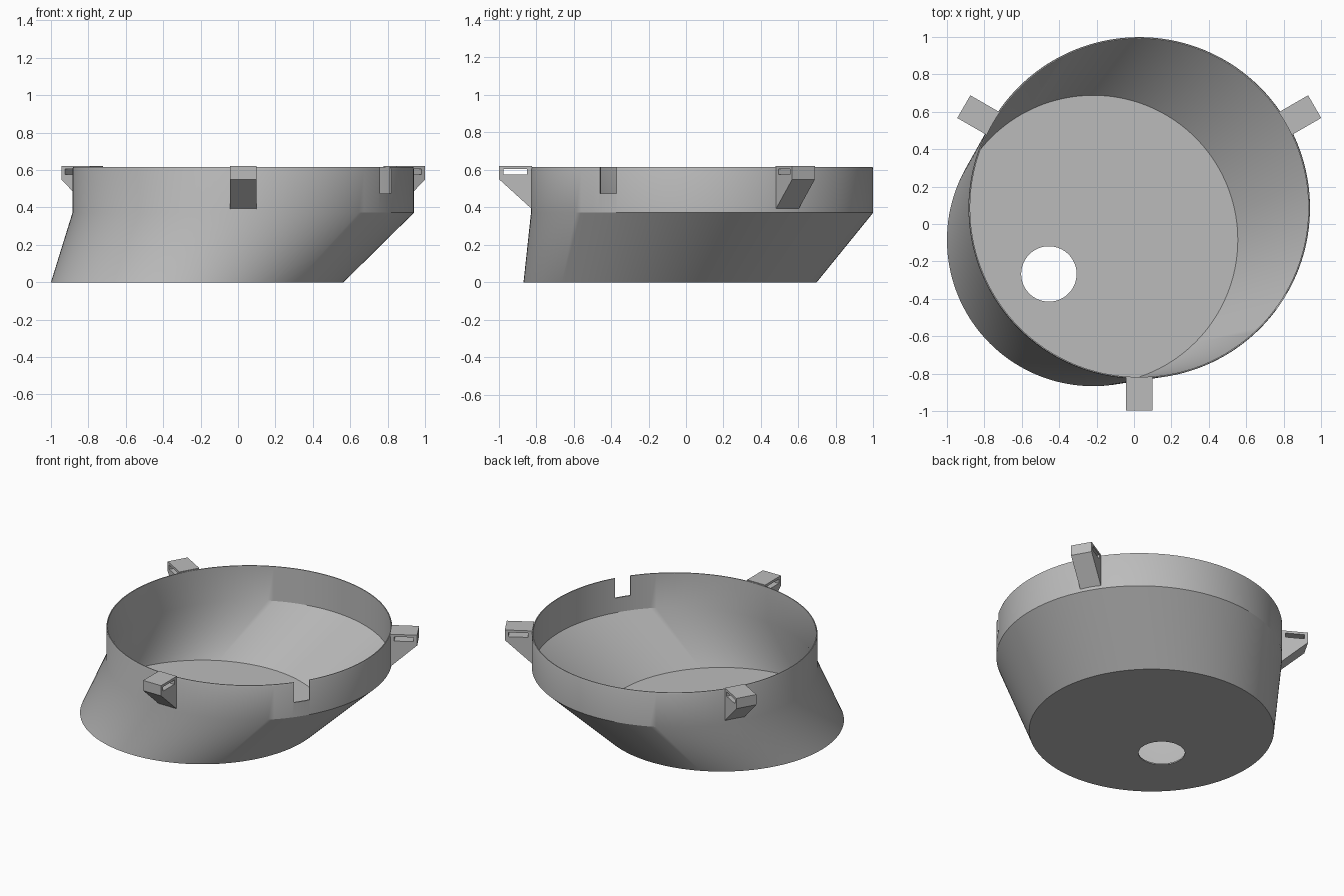
import bpy, bmesh, math
from mathutils import Matrix, Vector

cube = bpy.data.objects.get("Cube")
if cube:
    bpy.data.objects.remove(cube, do_unlink=True)

# Single plain grey material
grey = bpy.data.materials.new("light_grey")
grey.use_nodes = True
grey.diffuse_color = (0.5, 0.5, 0.5, 1)
grey.node_tree.nodes["Principled BSDF"].inputs["Base Color"].default_value = (0.5, 0.5, 0.5, 1)

SEGMENTS = 144
RIM = Vector((0.028, 0.086))      # centre of the upper band
BASE = Vector((-0.218, -0.085))   # centre of the floor
HOLE = Vector((-0.455, -0.267))   # centre of the drain hole
WALL = 0.009


def make_object(name, bm):
    bmesh.ops.recalc_face_normals(bm, faces=bm.faces)
    mesh = bpy.data.meshes.new(name)
    bm.to_mesh(mesh)
    bm.free()
    mesh.materials.append(grey)
    obj = bpy.data.objects.new(name, mesh)
    bpy.context.collection.objects.link(obj)
    return obj


def box(name, size, matrix):
    bm = bmesh.new()
    bmesh.ops.create_cube(bm, size=1, matrix=matrix @ Matrix.Diagonal((*size, 1)))
    return make_object(name, bm)


def cut(obj, cutter):
    mod = obj.modifiers.new("cut", "BOOLEAN")
    mod.operation = "DIFFERENCE"
    mod.solver = "EXACT"
    mod.object = cutter
    bpy.ops.object.select_all(action="DESELECT")
    bpy.context.view_layer.objects.active = obj
    obj.select_set(True)
    bpy.ops.object.modifier_apply(modifier=mod.name)
    bpy.data.objects.remove(cutter, do_unlink=True)


def on_rim(degrees):
    """Frame at the rim centre with local x pointing outwards."""
    return Matrix.Translation((*RIM, 0)) @ Matrix.Rotation(math.radians(degrees), 4, "Z")


# Bowl: closed loop of circles around the wall, the floor and the hole
rings = [
    (BASE, 0.782, 0), (RIM, 0.913, 0.372), (RIM, 0.913, 0.605), (RIM, 0.910, 0.615),
    (RIM, 0.913 - WALL, 0.615), (RIM, 0.913 - WALL, 0.372), (BASE, 0.782 - WALL, WALL),
    (HOLE, 0.148, WALL), (HOLE, 0.148, 0),
]
bm = bmesh.new()
loops = []
for centre, radius, z in rings:
    angles = [math.tau * i / SEGMENTS for i in range(SEGMENTS)]
    loops.append([bm.verts.new((centre.x + radius * math.cos(a),
                                centre.y + radius * math.sin(a), z)) for a in angles])
for lower, upper in zip(loops, loops[1:] + loops[:1]):
    for i in range(SEGMENTS):
        j = (i + 1) % SEGMENTS
        bm.faces.new((lower[i], lower[j], upper[j], upper[i]))
bowl = make_object("bowl", bm)

# Notch in the upper band
cut(bowl, box("notch_cutter", (0.2, 0.105, 0.3), on_rim(-33.4) @ Matrix.Translation((0.91, 0, 0.625))))
bpy.ops.object.shade_smooth_by_angle(angle=math.radians(25))

# Three slotted mounting lugs around the rim
profile = [(0.907, 0.39), (1.083, 0.55), (1.083, 0.622), (0.907, 0.622)]
for name, degrees in (("front_lug", -90), ("left_lug", 30), ("right_lug", 150)):
    frame = on_rim(degrees)
    bm = bmesh.new()
    face = bm.faces.new([bm.verts.new((r, -0.07, z)) for r, z in profile])
    side = bmesh.ops.extrude_face_region(bm, geom=[face])
    moved = [v for v in side["geom"] if isinstance(v, bmesh.types.BMVert)]
    bmesh.ops.translate(bm, verts=moved, vec=(0, 0.14, 0))
    bm.transform(frame)
    lug = make_object(name, bm)
    cut(lug, box("slot_cutter", (0.125, 0.3, 0.03), frame @ Matrix.Translation((0.998, 0, 0.59))))
